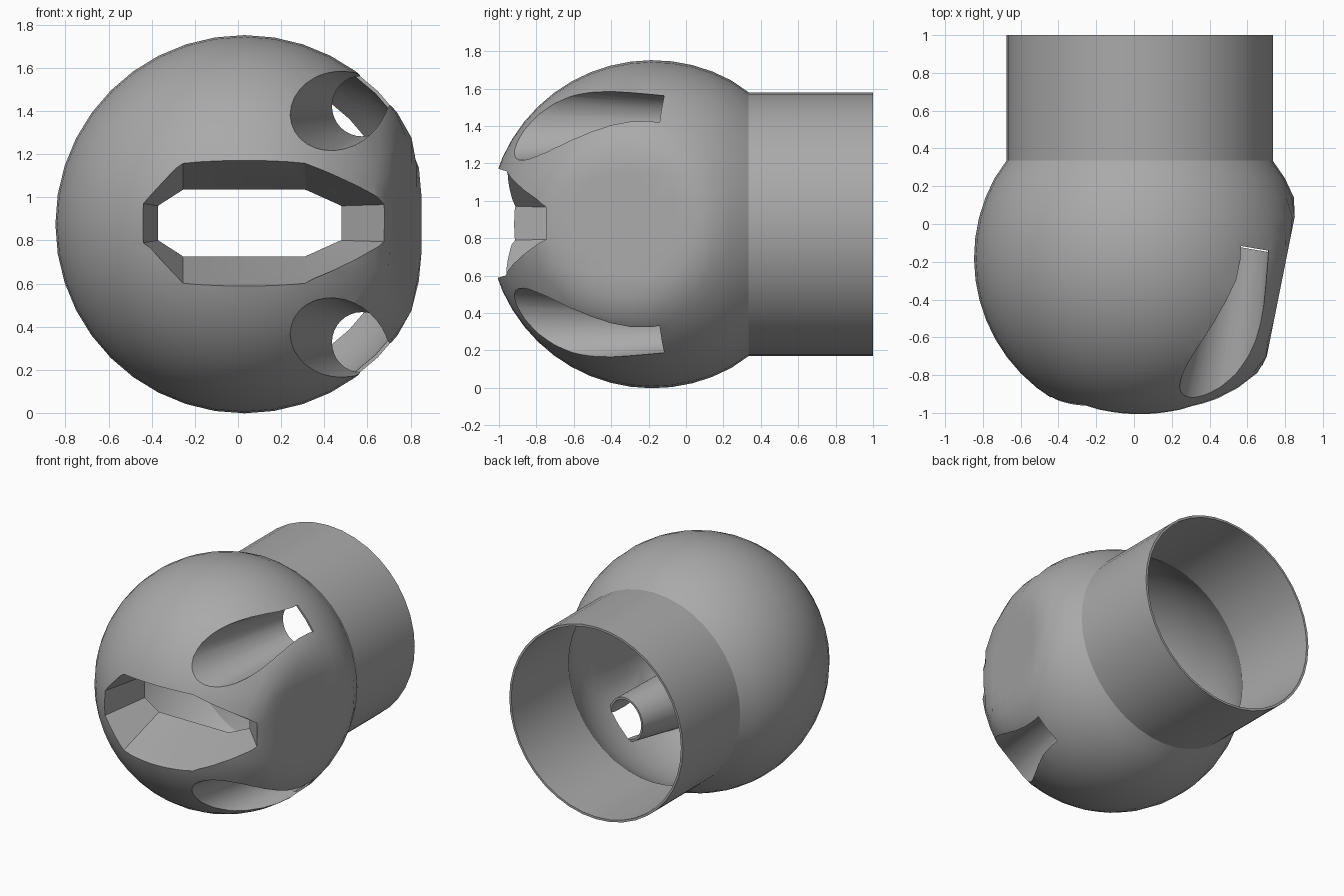
import bpy, bmesh, math
from mathutils import Vector

if "Cube" in bpy.data.objects:
    bpy.data.objects.remove(bpy.data.objects["Cube"])

CX, CY, CZ, R = 0.03, -0.18, 0.875, 0.877   # ball centre and radius
TUBE_R, JOIN_Y, WALL = 0.705, 0.335, 0.016
SEGS = 40

grey = bpy.data.materials.new("plain_grey")
grey.use_nodes = True
grey.diffuse_color = (0.4, 0.4, 0.4, 1)
grey.node_tree.nodes["Principled BSDF"].inputs["Base Color"].default_value = (0.4, 0.4, 0.4, 1)


def loft(name, rings):
    """Closed solid skinned through rings of equal point count."""
    bm = bmesh.new()
    loops = [[bm.verts.new(p) for p in ring] for ring in rings]
    n = len(loops[0])
    for a, b in zip(loops, loops[1:]):
        for i in range(n):
            j = (i + 1) % n
            bm.faces.new((a[i], a[j], b[j], b[i]))
    bm.faces.new(loops[0][::-1])
    bm.faces.new(loops[-1])
    bmesh.ops.recalc_face_normals(bm, faces=bm.faces)
    mesh = bpy.data.meshes.new(name)
    bm.to_mesh(mesh)
    bm.free()
    mesh.materials.append(grey)
    ob = bpy.data.objects.new(name, mesh)
    bpy.context.collection.objects.link(ob)
    return ob


def circle(cx, y, cz, r, tilt=0.0, n=SEGS):
    """Ring facing +y, its plane leaned by tilt toward +x."""
    u = Vector((1, -tilt, 0)).normalized()
    pts = []
    for i in range(n):
        a = 2 * math.pi * i / n
        pts.append(Vector((cx, y, cz)) + u * (r * math.cos(a)) + Vector((0, 0, r * math.sin(a))))
    return pts


def body_solid(name, inset, end):
    """Ball flattened on one side, running into the rear tube."""
    normal = Vector((0.98, -0.196, 0)).normalized()
    centre = Vector((CX, CY, CZ))
    limit = 0.762 - inset
    r = R - inset
    last = math.acos(-(JOIN_Y - CY) / R)
    rings = []
    for k in range(1, 18):
        t = 0.04 + (last - 0.04) * (k - 1) / 17
        ring = circle(CX, CY - r * math.cos(t), CZ, r * math.sin(t))
        for p in ring:
            over = (p - centre).dot(normal) - limit
            if over > 0:
                p -= normal * over
        rings.append(ring)
    rings += [circle(CX, y, CZ, TUBE_R - inset) for y in (JOIN_Y, end)]
    return loft(name, rings)


def scoop(name, z, extra, back):
    """Tapered bore that breaks out through the side of the ball."""
    slope = 0.17
    rings = []
    for y in (-1.15, back):
        s = y + 0.12
        rings.append(circle(0.575 + slope * s, y, z, 0.14 - 0.088 * s + extra, slope, 32))
    return loft(name, rings)


def slot(name, extra, back):
    """Eight-sided funnel opening through the front."""
    rings = []
    for y in (-1.12, back):
        d = -0.55 - y
        left, right = -0.37 - 0.19 * d - extra, 0.48 + 1.0 * d + extra
        h, e = 0.155 + 0.3 * d + extra, 0.08 + 0.03 * d + extra * 0.4
        fl, fr = -0.255, 0.31
        outline = [(left, -e), (fl, -h), (fr, -h), (right, -e),
                   (right, e), (fr, h), (fl, h), (left, e)]
        rings.append([(x, y, CZ + 0.005 + z) for x, z in outline])
    return loft(name, rings)


def cut(target, cutter):
    """Subtract the cutter and throw it away."""
    mod = target.modifiers.new("cut", 'BOOLEAN')
    mod.operation, mod.solver, mod.object = 'DIFFERENCE', 'EXACT', cutter
    bpy.context.view_layer.objects.active = target
    bpy.ops.object.modifier_apply(modifier=mod.name)
    bpy.data.objects.remove(cutter)


bore_heights = (CZ + 0.548, CZ - 0.548)

# Interior space, leaving thin liners around each opening
hollow = body_solid("hollow", WALL, 1.1)
for z in bore_heights:
    cut(hollow, scoop("bore_liner", z, WALL, -0.125))
cut(hollow, slot("slot_liner", WALL, -0.55))

# Shell with the openings
shell = body_solid("hollow_ball_with_tube", 0.0, 1.0)
cut(shell, hollow)
for z in bore_heights:
    cut(shell, scoop("bore", z, 0.0, -0.118))
cut(shell, slot("front_slot", 0.0, -0.54))

# Smooth shading with crisp edges
bpy.ops.object.select_all(action='DESELECT')
shell.select_set(True)
bpy.context.view_layer.objects.active = shell
bpy.ops.object.shade_smooth_by_angle(angle=math.radians(30))
